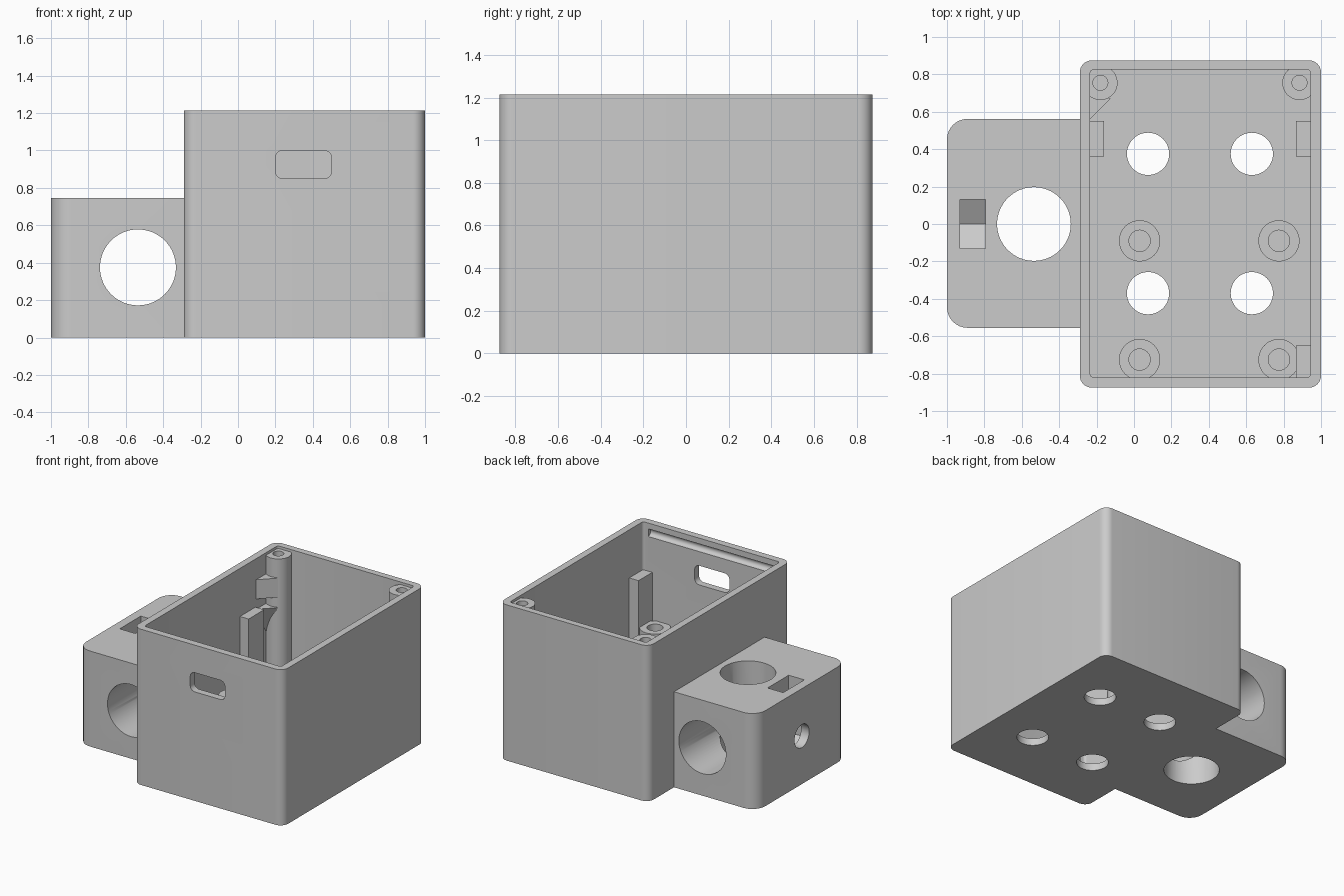
import bpy, bmesh, math
from mathutils import Vector

if "Cube" in bpy.data.objects:
    bpy.data.objects.remove(bpy.data.objects["Cube"], do_unlink=True)

grey = bpy.data.materials.new("light_grey_plastic")
grey.use_nodes = True
grey.diffuse_color = (0.6, 0.6, 0.6, 1)
grey.node_tree.nodes["Principled BSDF"].inputs["Base Color"].default_value = (0.6, 0.6, 0.6, 1)


def loft(name, low, high):
    """Closed solid between two matching 3D outlines."""
    bm = bmesh.new()
    a = [bm.verts.new(p) for p in low]
    b = [bm.verts.new(p) for p in high]
    bm.faces.new(a)
    bm.faces.new(b)
    for i in range(len(a)):
        j = (i + 1) % len(a)
        bm.faces.new((a[i], a[j], b[j], b[i]))
    bmesh.ops.recalc_face_normals(bm, faces=bm.faces)
    mesh = bpy.data.meshes.new(name)
    bm.to_mesh(mesh)
    bm.free()
    obj = bpy.data.objects.new(name, mesh)
    bpy.context.collection.objects.link(obj)
    mesh.materials.append(grey)
    return obj


def prism(name, outline, lo, hi, axis="z"):
    """Extrude a 2D outline along an axis."""
    place = {"z": lambda u, v, w: Vector((u, v, w)),
             "y": lambda u, v, w: Vector((u, w, v)),
             "x": lambda u, v, w: Vector((w, u, v))}[axis]
    return loft(name, [place(u, v, lo) for u, v in outline],
                [place(u, v, hi) for u, v in outline])


def circle(u, v, r, n=48):
    return [(u + r * math.cos(math.tau * i / n), v + r * math.sin(math.tau * i / n))
            for i in range(n)]


def rounded(u0, u1, v0, v1, radii, n=8):
    """Rectangle; radii start at the low-low corner, anticlockwise."""
    pts = []
    corners = [(u0, v0, 1, 1), (u1, v0, -1, 1), (u1, v1, -1, -1), (u0, v1, 1, -1)]
    for k, ((u, v, su, sv), r) in enumerate(zip(corners, radii)):
        if r == 0:
            pts.append((u, v))
            continue
        for i in range(n + 1):
            a = math.pi + (k + i / n) * math.pi / 2
            pts.append((u + su * r + r * math.cos(a), v + sv * r + r * math.sin(a)))
    return pts


def cut(obj, cutters):
    bpy.context.view_layer.objects.active = obj
    for c in cutters:
        c.hide_render = True
        mod = obj.modifiers.new("cut", "BOOLEAN")
        mod.operation = "DIFFERENCE"
        mod.solver = "EXACT"
        mod.object = c
        bpy.ops.object.modifier_apply(modifier=mod.name)
        bpy.data.objects.remove(c, do_unlink=True)


parts = []

# Open main box: cavity, floor holes, front port and lid groove
HEIGHT, FLOOR = 1.215, 0.055
box = prism("main_box", rounded(-0.29, 1, -0.875, 0.875, [0.065] * 4), 0, HEIGHT)
cutters = [prism("cavity", rounded(-0.235, 0.945, -0.82, 0.825, [0.02] * 4, 4), FLOOR, 1.4)]
for x in (0.075, 0.63):
    for y in (-0.37, 0.375):
        cutters.append(prism("floor_hole", circle(x, y, 0.113), -0.1, 0.2))
cutters.append(prism("port", rounded(0.2, 0.5, 0.85, 1.0, [0.04] * 4), -1, -0.7, "y"))
cutters.append(prism("groove", circle(-0.82, 1.14, 0.03, 16), -0.2, 0.9, "x"))
cut(box, cutters)
parts.append(box)

# Side clamp block: crossing bores, screw hole and nut pocket
block = prism("side_block", rounded(-1, -0.29, -0.555, 0.562, [0.11, 0, 0, 0.11]), 0, 0.745)
cut(block, [
    prism("upright_bore", circle(-0.535, 0, 0.197, 64), -0.1, 0.9),
    prism("cross_bore", circle(-0.535, 0.375, 0.203, 64), -0.7, 0.7, "y"),
    prism("screw_hole", circle(0, 0.375, 0.09), -1.1, -0.6, "x"),
    prism("nut_pocket", [(-0.13, 0.9), (-0.13, 0.3), (0, 0.225), (0.13, 0.3), (0.13, 0.9)],
          -0.93, -0.795, "x"),
])
parts.append(block)


# Drilled round posts
def post(name, x, y, r, hole, top, depth):
    obj = prism(name, circle(x, y, r), 0.03, top)
    cut(obj, [prism("pilot", circle(x, y, hole, 32), top - depth, top + 0.1)])
    parts.append(obj)


for side, x in (("right", -0.18), ("left", 0.885)):
    post("lid_post_" + side, x, 0.755, 0.092, 0.04, 1.195, 0.35)
for side, x in (("right", 0.03), ("left", 0.775)):
    for end, y in (("front", -0.725), ("middle", -0.09)):
        post(f"standoff_{end}_{side}", x, y, 0.11, 0.057, 0.47, 0.35)

# Square board rests against the walls
for name, x0, x1, y0, y1 in (("rest_right", -0.25, -0.16, 0.36, 0.55),
                             ("rest_left", 0.865, 0.96, 0.36, 0.55),
                             ("rest_corner", 0.865, 0.96, -0.84, -0.65)):
    parts.append(prism(name, rounded(x0, x1, y0, y1, [0] * 4), 0.03, 0.84))

# Corner clip beside the right lid post, with a tapering brace below
tri = [(-0.24, 0.555), (-0.125, 0.67), (-0.24, 0.7)]
parts.append(prism("corner_clip", tri, 0.9, 1.05))
parts.append(loft("corner_brace", [(-0.24 + (x + 0.24) * 0.1, 0.7 + (y - 0.7) * 0.1, 0.58) for x, y in tri],
                  [(x, y, 0.82) for x, y in tri]))

# Smooth rounded walls, sharp edges elsewhere
bpy.ops.object.select_all(action="DESELECT")
for p in parts:
    p.select_set(True)
bpy.context.view_layer.objects.active = box
bpy.ops.object.shade_smooth_by_angle(angle=math.radians(30))
